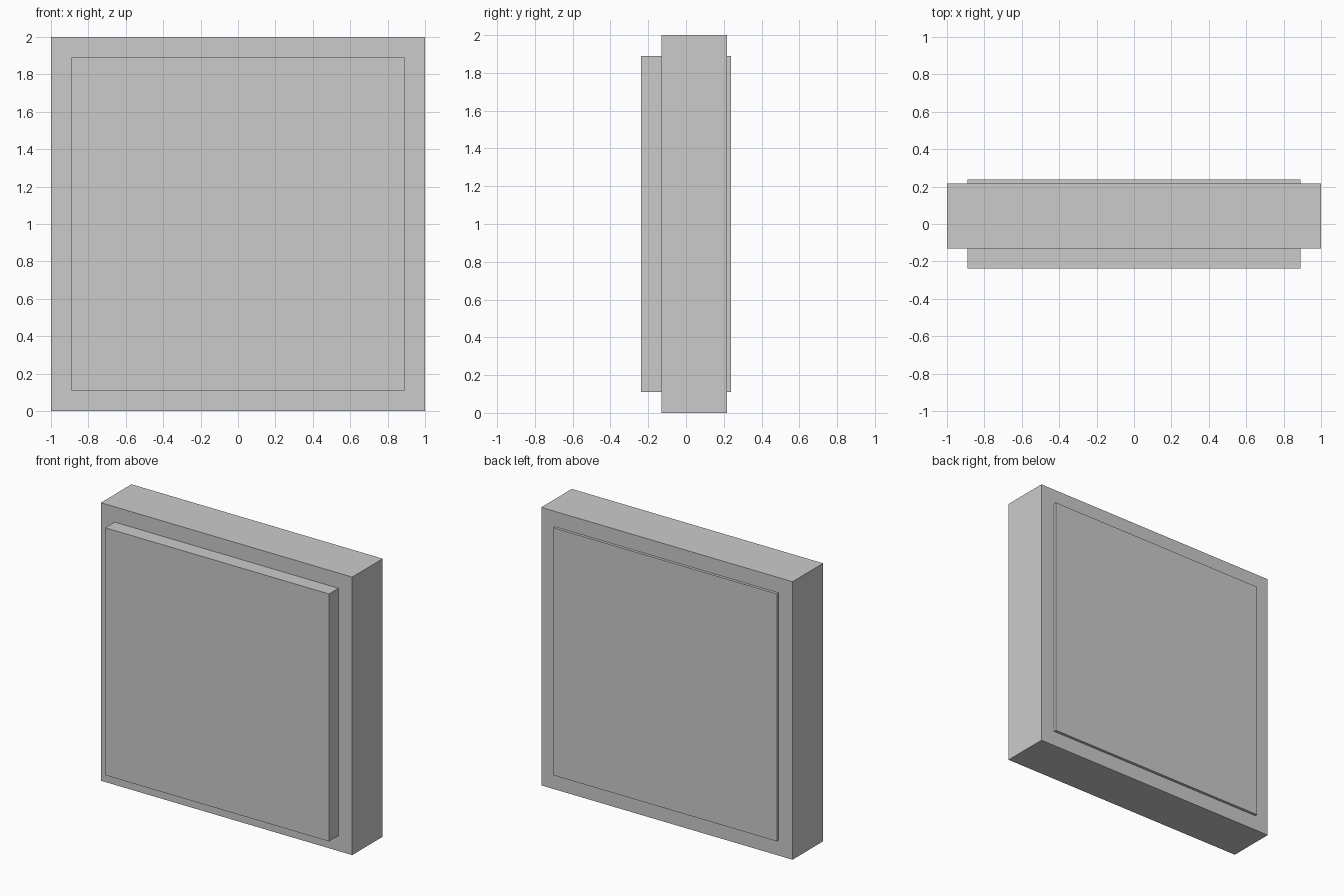
import bpy

if "Cube" in bpy.data.objects:
    bpy.data.objects.remove(bpy.data.objects["Cube"])


def box(name, lo, hi):
    """Axis-aligned box between two corners."""
    centre = [(a + b) / 2 for a, b in zip(lo, hi)]
    size = [b - a for a, b in zip(lo, hi)]
    bpy.ops.mesh.primitive_cube_add(size=1, location=centre)
    obj = bpy.context.object
    obj.name = name
    obj.scale = size
    bpy.ops.object.transform_apply(location=False, rotation=False, scale=True)
    return obj


# Thick outer slab
box("outer_slab", (-1, -0.13, 0), (1, 0.217, 2))

# Inset panel passing through the slab, proud at front and slightly at back
box("inner_panel", (-0.89, -0.237, 0.11), (0.89, 0.237, 1.89))
